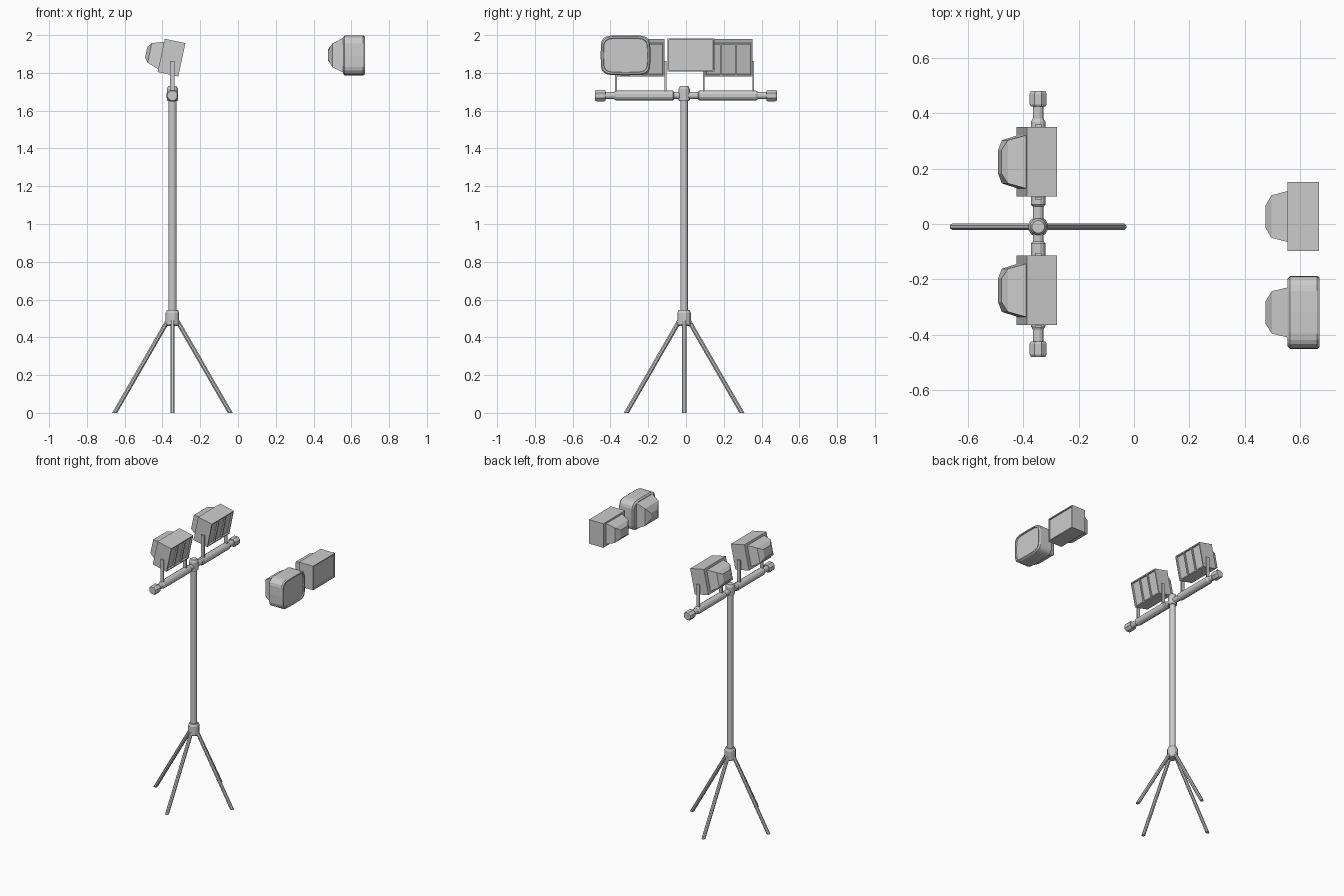
import bpy, bmesh, math
from mathutils import Vector, Matrix

if "Cube" in bpy.data.objects:
    bpy.data.objects.remove(bpy.data.objects["Cube"])

PX, PY, BAR_Z = -0.347, -0.01, 1.68   # stand centre and cross bar height


def finish(name, bm, matrix=None):
    bmesh.ops.recalc_face_normals(bm, faces=bm.faces)
    me = bpy.data.meshes.new(name)
    bm.to_mesh(me)
    bm.free()
    ob = bpy.data.objects.new(name, me)
    bpy.context.collection.objects.link(ob)
    if matrix:
        ob.matrix_world = matrix
    return ob


def loft(name, rings, matrix=None):
    """Skin closed rings of equal length and cap both ends."""
    bm = bmesh.new()
    vs = [[bm.verts.new(p) for p in r] for r in rings]
    n = len(vs[0])
    for a, b in zip(vs, vs[1:]):
        for i in range(n):
            j = (i + 1) % n
            bm.faces.new((a[i], a[j], b[j], b[i]))
    bm.faces.new(vs[0])
    bm.faces.new(vs[-1])
    return finish(name, bm, matrix)


def rod(name, start, end, profile, sides):
    """Turned part; profile is (distance along axis, radius)."""
    d = Vector(end) - Vector(start)
    rings = [[(r * math.cos(math.tau * (i + .5) / sides),
               r * math.sin(math.tau * (i + .5) / sides), t)
              for i in range(sides)] for t, r in profile]
    m = Matrix.Translation(start) @ d.to_track_quat('Z', 'Y').to_matrix().to_4x4()
    return loft(name, rings, m)


def box(name, centre, size):
    bm = bmesh.new()
    bmesh.ops.create_cube(bm, size=1)
    bmesh.ops.scale(bm, vec=size, verts=bm.verts)
    return finish(name, bm, Matrix.Translation(centre))


def rect(x, hy, hz):
    return [(x, -hy, -hz), (x, hy, -hz), (x, hy, hz), (x, -hy, hz)]


def bulged(x, hy, hz, n=24):
    p = lambda v: math.copysign(abs(v) ** 0.4, v)
    return [(x, hy * p(math.cos(math.tau * i / n)), hz * p(math.sin(math.tau * i / n)))
            for i in range(n)]


# Upright pole with lower hub and top socket
rod("pole", (PX, PY, 0), (PX, PY, 1), [(0.5, 0.021), (1.67, 0.021)], 12)
rod("leg_hub", (PX, PY, 0), (PX, PY, 1),
    [(0.46, 0.03), (0.47, 0.037), (0.53, 0.037), (0.545, 0.03)], 12)
rod("top_socket", (PX, PY, 0), (PX, PY, 1),
    [(1.65, 0.026), (1.657, 0.031), (1.715, 0.031), (1.73, 0.023)], 12)

# Four splayed legs trimmed flat on the floor
for k in range(4):
    a = k * math.pi / 2
    u = Vector((math.cos(a), math.sin(a), 0))
    c = Vector((PX, PY, 0))
    top, foot = c + u * 0.012 + Vector((0, 0, 0.51)), c + u * 0.306
    leg = rod("leg", top, foot, [(0, 0.0125), ((foot - top).length + 0.04, 0.0125)], 8)
    bm = bmesh.new()
    bm.from_mesh(leg.data)
    bm.transform(leg.matrix_world)
    cut = bmesh.ops.bisect_plane(bm, geom=bm.verts[:] + bm.edges[:] + bm.faces[:],
                                 plane_co=(0, 0, 0), plane_no=(0, 0, -1), clear_outer=True)
    edges = [e for e in cut['geom_cut'] if isinstance(e, bmesh.types.BMEdge)]
    bmesh.ops.holes_fill(bm, edges=edges)
    bm.to_mesh(leg.data)
    bm.free()
    leg.matrix_world = Matrix.Identity(4)

# Cross bar with sleeves and end knobs
rod("cross_bar", (PX, -0.46, BAR_Z), (PX, 1, BAR_Z), [(0, 0.02), (0.92, 0.02)], 12)
for s in (-1, 1):
    rod("bar_sleeve", (PX, 0, BAR_Z), (PX, s, BAR_Z),
        [(0.063, 0.02), (0.07, 0.027), (0.37, 0.027), (0.382, 0.02)], 12)
    rod("end_knob", (PX, 0, BAR_Z), (PX, s, BAR_Z),
        [(0.425, 0.028), (0.432, 0.033), (0.473, 0.033), (0.482, 0.027)], 8)

# Tilted work lights on the bar, each with two brackets
for cy in (0.225, -0.24):
    m = Matrix.Translation((-0.352, cy, 1.881)) @ Matrix.Rotation(math.radians(12), 4, 'Y')
    loft("work_light", [
        rect(-0.137, 0.042, 0.03), rect(-0.118, 0.078, 0.053), rect(-0.056, 0.096, 0.074),
        rect(-0.056, 0.126, 0.09), rect(0.056, 0.126, 0.09), rect(0.056, 0.118, 0.082),
        rect(0.046, 0.116, 0.08)], m)
    for s in (-1, 1):
        guard = box("guard_bar", (0, 0, 0), (0.012, 0.01, 0.164))
        guard.matrix_world = m @ Matrix.Translation((0.05, s * 0.04, 0))
        box("bracket", (PX, cy + s * 0.131, 1.775), (0.024, 0.009, 0.175))

# Loose square floodlight
loft("square_floodlight", [
    rect(-0.137, 0.04, 0.03), rect(-0.116, 0.077, 0.054), rect(-0.057, 0.092, 0.075),
    rect(-0.057, 0.125, 0.087), rect(0.057, 0.125, 0.087), rect(0.057, 0.118, 0.08),
    rect(0.049, 0.117, 0.079)], Matrix.Translation((0.613, 0.027, 1.895)))

# Loose rounded floodlight: tapered back housing and bulged head
m = Matrix.Translation((0.613, -0.32, 1.893))
loft("rounded_floodlight_back", [
    rect(-0.137, 0.04, 0.022), rect(-0.114, 0.077, 0.062), rect(-0.05, 0.092, 0.095)], m)
loft("rounded_floodlight_head", [
    bulged(-0.057, 0.122, 0.096), bulged(-0.048, 0.132, 0.106), bulged(0.05, 0.132, 0.106),
    bulged(0.059, 0.126, 0.1), bulged(0.059, 0.118, 0.092), bulged(0.051, 0.116, 0.09)], m)
